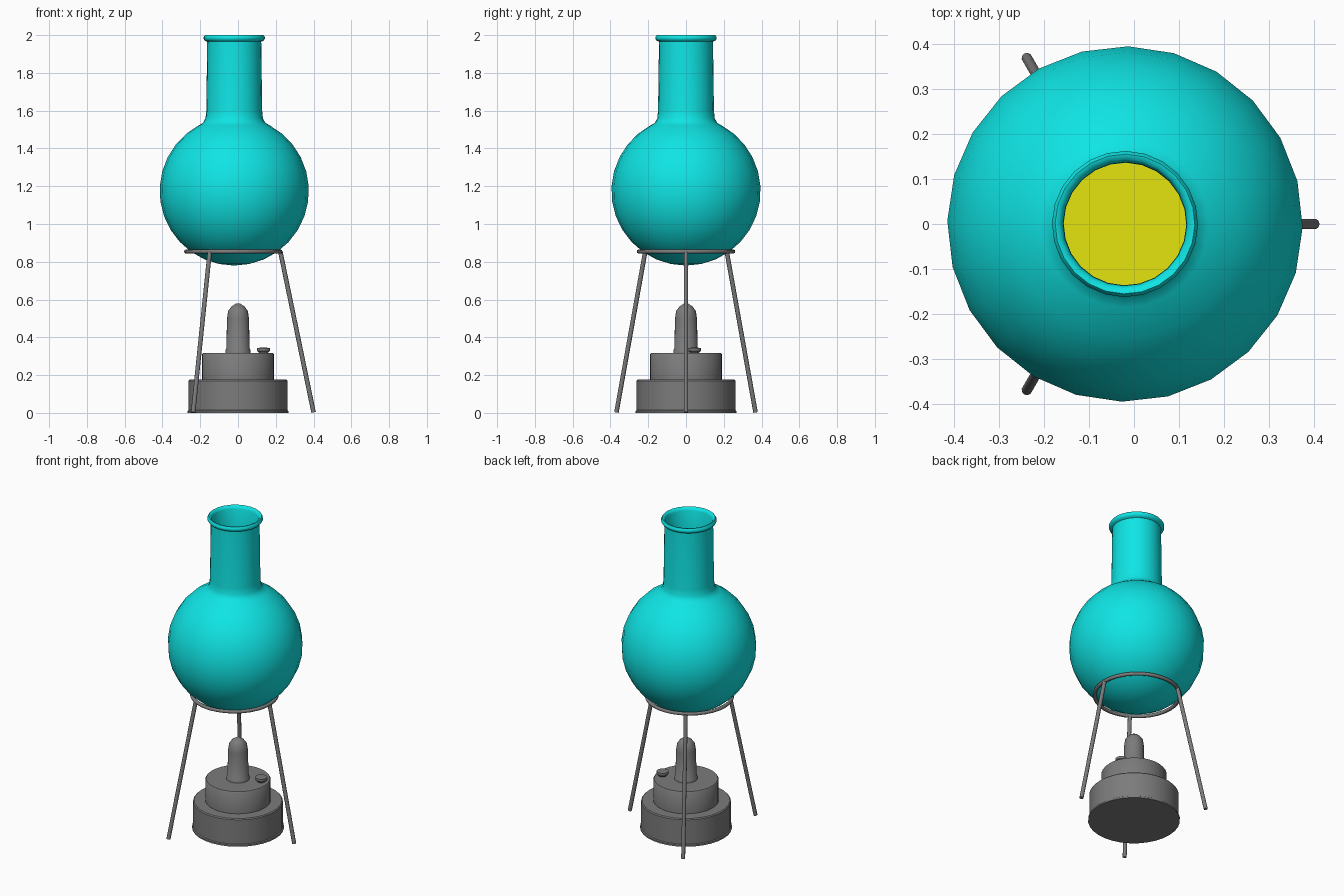
import bpy, bmesh, math
from mathutils import Vector

if "Cube" in bpy.data.objects:
    bpy.data.objects.remove(bpy.data.objects["Cube"], do_unlink=True)


def material(name, rgb):
    m = bpy.data.materials.new(name)
    m.use_nodes = True
    m.diffuse_color = (*rgb, 1)
    m.node_tree.nodes["Principled BSDF"].inputs["Base Color"].default_value = (*rgb, 1)
    return m


cyan = material("cyan glass", (0.005, 0.78, 0.78))
yellow = material("yellow liquid", (0.78, 0.78, 0.005))
grey = material("grey metal", (0.2, 0.2, 0.2))


def finish(obj, name, mat, angle=40):
    obj.name = name
    obj.data.materials.append(mat)
    bpy.ops.object.select_all(action="DESELECT")
    obj.select_set(True)
    bpy.context.view_layer.objects.active = obj
    bpy.ops.object.shade_smooth_by_angle(angle=math.radians(angle))
    return obj


def lathe(name, profile, mat, center=(0, 0, 0), sides=24, turn=0, angle=40):
    """Spin a (radius, height) profile, starting and ending on the axis."""
    bm = bmesh.new()
    verts = [bm.verts.new((r, 0, z)) for r, z in profile]
    edges = [bm.edges.new(pair) for pair in zip(verts, verts[1:])]
    bmesh.ops.spin(bm, geom=verts + edges, cent=(0, 0, 0), axis=(0, 0, 1),
                   angle=math.tau, steps=sides, use_duplicate=False)
    bmesh.ops.remove_doubles(bm, verts=bm.verts, dist=0.0005)
    bmesh.ops.dissolve_degenerate(bm, edges=bm.edges, dist=0.0001)
    bmesh.ops.recalc_face_normals(bm, faces=bm.faces)
    mesh = bpy.data.meshes.new(name)
    bm.to_mesh(mesh)
    bm.free()
    obj = bpy.data.objects.new(name, mesh)
    bpy.context.collection.objects.link(obj)
    obj.location = center
    obj.rotation_euler.z = math.radians(turn)
    return finish(obj, name, mat, angle)


def arc(radius, z, start, end, steps):
    """Profile points on a sphere; angles are measured up from its south pole."""
    points = []
    for i in range(steps + 1):
        a = math.radians(start + (end - start) * i / steps)
        points.append((radius * math.sin(a), z - radius * math.cos(a)))
    return points


# Flask: round bulb, flared shoulder, neck, rolled lip and inner wall
AXIS = -0.02
BULB_Z = 1.175
outer = arc(0.395, BULB_Z, 0, 152, 13)
neck = [(0.165, 1.535), (0.152, 1.56), (0.148, 1.6), (0.143, 1.965),
        (0.155, 1.97), (0.162, 1.98), (0.162, 1.99), (0.155, 2.0),
        (0.145, 1.998), (0.137, 1.98), (0.136, 1.56)]
inner = arc(0.383, BULB_Z, 155, 0, 13)
lathe("flask", outer + neck + inner, cyan, (AXIS, 0, 0), turn=-1, angle=60)

# Liquid filling the lower bulb
liquid = arc(0.375, BULB_Z, 0, 95, 8)
lathe("liquid", liquid + [(0, liquid[-1][1])], yellow, (AXIS, 0, 0), turn=-1)

# Tripod: support ring and three splayed legs
STAND = -0.025
bpy.ops.mesh.primitive_torus_add(location=(STAND, 0, 0.854), major_radius=0.25,
                                 minor_radius=0.011, major_segments=32, minor_segments=8)
finish(bpy.context.object, "tripod_ring", grey, 60)
for i, side in enumerate(("left", "back", "front")):
    a = math.tau * i / 3
    out = Vector((math.cos(a), math.sin(a), 0))
    top = Vector((STAND, 0, 0.85)) + out * 0.25
    foot = Vector((STAND, 0, 0.003)) + out * 0.425
    span = top - foot
    bpy.ops.mesh.primitive_cylinder_add(vertices=10, radius=0.012, depth=span.length,
                                        location=(top + foot) / 2)
    bpy.context.object.rotation_euler = span.to_track_quat("Z", "Y").to_euler()
    finish(bpy.context.object, "tripod_leg_" + side, grey)

# Burner: stepped body, wick tube and filler cap
lathe("burner_base", [(0, 0), (0.268, 0), (0.268, 0.01), (0.262, 0.014),
                      (0.262, 0.17), (0.256, 0.176), (0, 0.176)], grey, sides=32)
lathe("burner_tank", [(0, 0.17), (0.191, 0.17), (0.191, 0.31),
                      (0.186, 0.316), (0, 0.316)], grey, sides=32)
lathe("burner_tube", [(0, 0.31), (0.068, 0.31), (0.066, 0.335), (0.062, 0.34),
                      (0.058, 0.5), (0.052, 0.54), (0.035, 0.563),
                      (0.012, 0.578), (0, 0.58)], grey, angle=50)
lathe("filler_cap", [(0, 0.31), (0.022, 0.31), (0.026, 0.322), (0.035, 0.328),
                     (0.035, 0.344), (0, 0.346)], grey, (0.135, 0.045, 0), sides=16)
